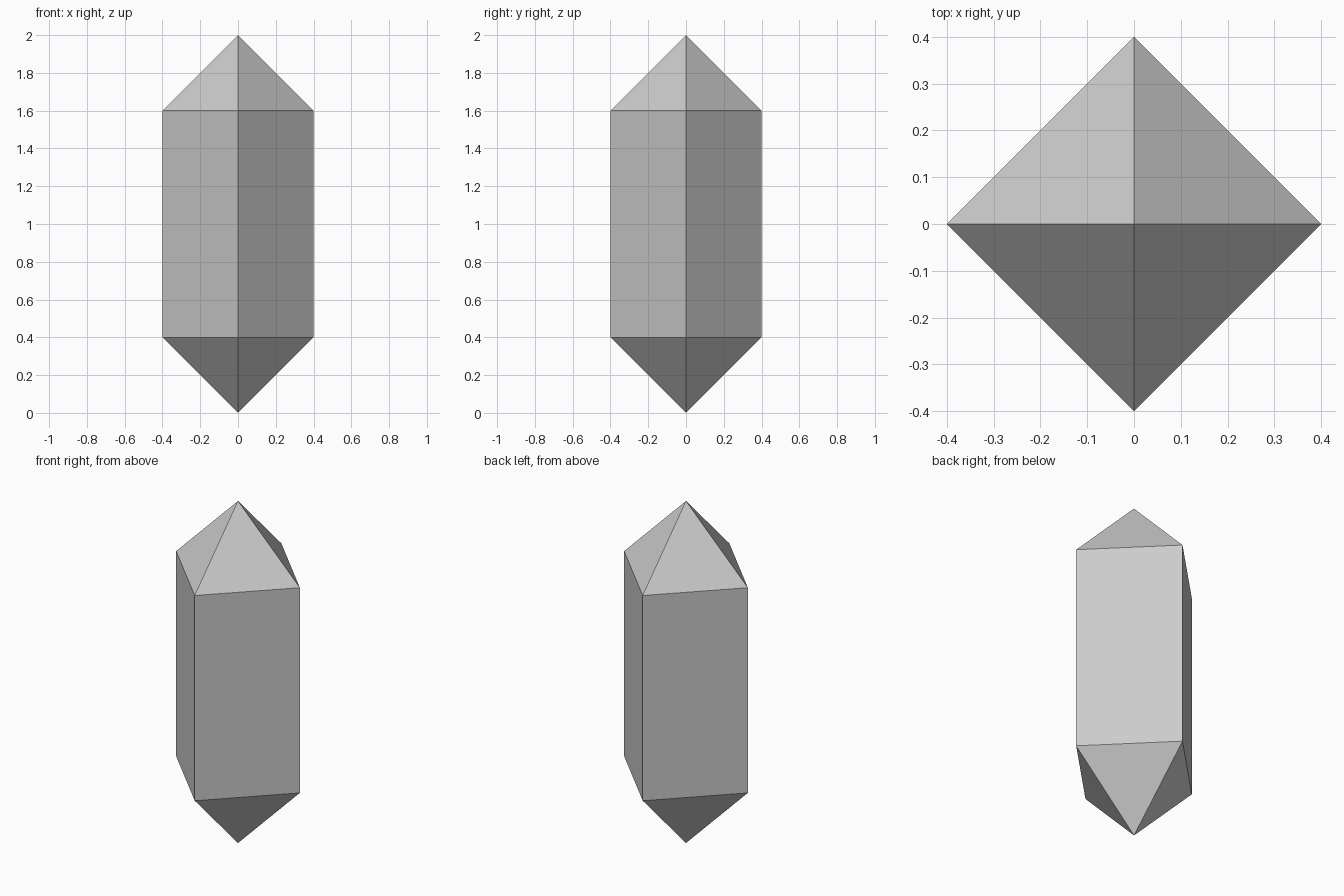
import bpy, bmesh
from math import cos, sin, pi

if "Cube" in bpy.data.objects:
    bpy.data.objects.remove(bpy.data.objects["Cube"])

SIDES, RADIUS = 4, 0.4
LOW, HIGH, TOP = 0.4, 1.6, 2.0

bm = bmesh.new()


def ring(z):
    return [bm.verts.new((RADIUS * cos(2 * pi * i / SIDES),
                          RADIUS * sin(2 * pi * i / SIDES), z)) for i in range(SIDES)]


# Square column with corners on the axes, pointed at both ends
tip_low, tip_high = bm.verts.new((0, 0, 0)), bm.verts.new((0, 0, TOP))
lower, upper = ring(LOW), ring(HIGH)
for i in range(SIDES):
    j = (i + 1) % SIDES
    bm.faces.new((tip_low, lower[j], lower[i]))
    bm.faces.new((lower[i], lower[j], upper[j], upper[i]))
    bm.faces.new((upper[i], upper[j], tip_high))
bmesh.ops.recalc_face_normals(bm, faces=bm.faces)

mesh = bpy.data.meshes.new("crystal")
bm.to_mesh(mesh)
bm.free()
bpy.context.collection.objects.link(bpy.data.objects.new("crystal", mesh))
